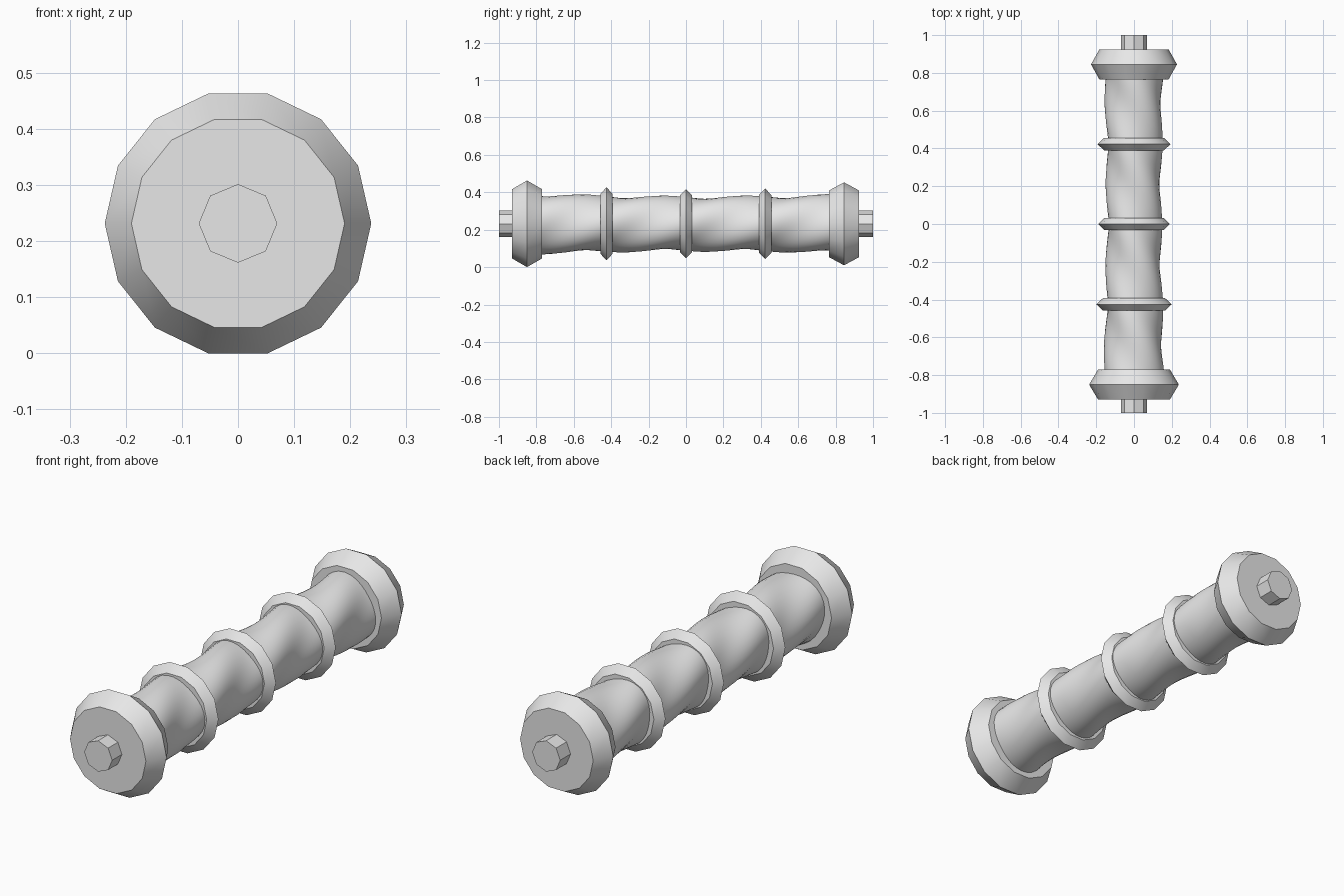
import bpy
import math

if "Cube" in bpy.data.objects:
    bpy.data.objects.remove(bpy.data.objects["Cube"])

ZC = 0.2315  # height of the long axis

grey = bpy.data.materials.new("light_grey")
grey.diffuse_color = (0.8, 0.8, 0.8, 1.0)
grey.use_nodes = True
grey.node_tree.nodes["Principled BSDF"].inputs["Base Color"].default_value = grey.diffuse_color


def lathe(name, ys, sides, radius):
    """Closed surface around the y axis; radius(i, y, angle) gives each point."""
    verts, faces = [], []
    for i, y in enumerate(ys):
        for s in range(sides):
            a = 2 * math.pi * s / sides
            r = radius(i, y, a)
            verts.append((r * math.cos(a), y, ZC + r * math.sin(a)))
    for i in range(len(ys) - 1):
        for s in range(sides):
            t = (s + 1) % sides
            faces.append((i * sides + s, (i + 1) * sides + s,
                          (i + 1) * sides + t, i * sides + t))
    last = (len(ys) - 1) * sides
    faces.append(tuple(range(sides)))
    faces.append(tuple(last + s for s in reversed(range(sides))))
    mesh = bpy.data.meshes.new(name)
    mesh.from_pydata(verts, [], faces)
    mesh.materials.append(grey)
    obj = bpy.data.objects.new(name, mesh)
    bpy.context.collection.objects.link(obj)
    bpy.ops.object.select_all(action='DESELECT')
    obj.select_set(True)
    bpy.context.view_layer.objects.active = obj
    bpy.ops.object.shade_smooth_by_angle(angle=math.radians(32))
    return obj


def bevelled_disc(name, y, half_width, outer, inner):
    radii = (inner, outer, inner)
    return lathe(name, (y - half_width, y, y + half_width), 14,
                 lambda i, _y, a: radii[i])


# Twisted wavy shaft, slightly thinner in the middle
def shaft_radius(i, y, a):
    base = 0.142 + 0.012 * (y / 0.8) ** 2 - 0.003 * y
    return base - 0.008 * math.cos(3 * a - 2 * math.pi * (y - 0.21) / 0.43)


lathe("shaft", [-0.80 + 1.60 * n / 80 for n in range(81)], 32, shaft_radius)

# Heavy end caps
bevelled_disc("front_cap", -0.85, 0.08, 0.2375, 0.19)
bevelled_disc("back_cap", 0.845, 0.08, 0.2275, 0.183)

# Collars along the shaft
for name, y, r in (("front_collar", -0.425, 0.200),
                   ("middle_collar", 0.0, 0.190),
                   ("back_collar", 0.423, 0.1935)):
    bevelled_disc(name, y, 0.033, r, r * 0.82)

# Octagonal pegs at both ends
for name, y0, y1 in (("front_peg", -1.0, -0.92), ("back_peg", 0.915, 1.0)):
    lathe(name, (y0, y1), 8, lambda i, y, a: 0.07)
